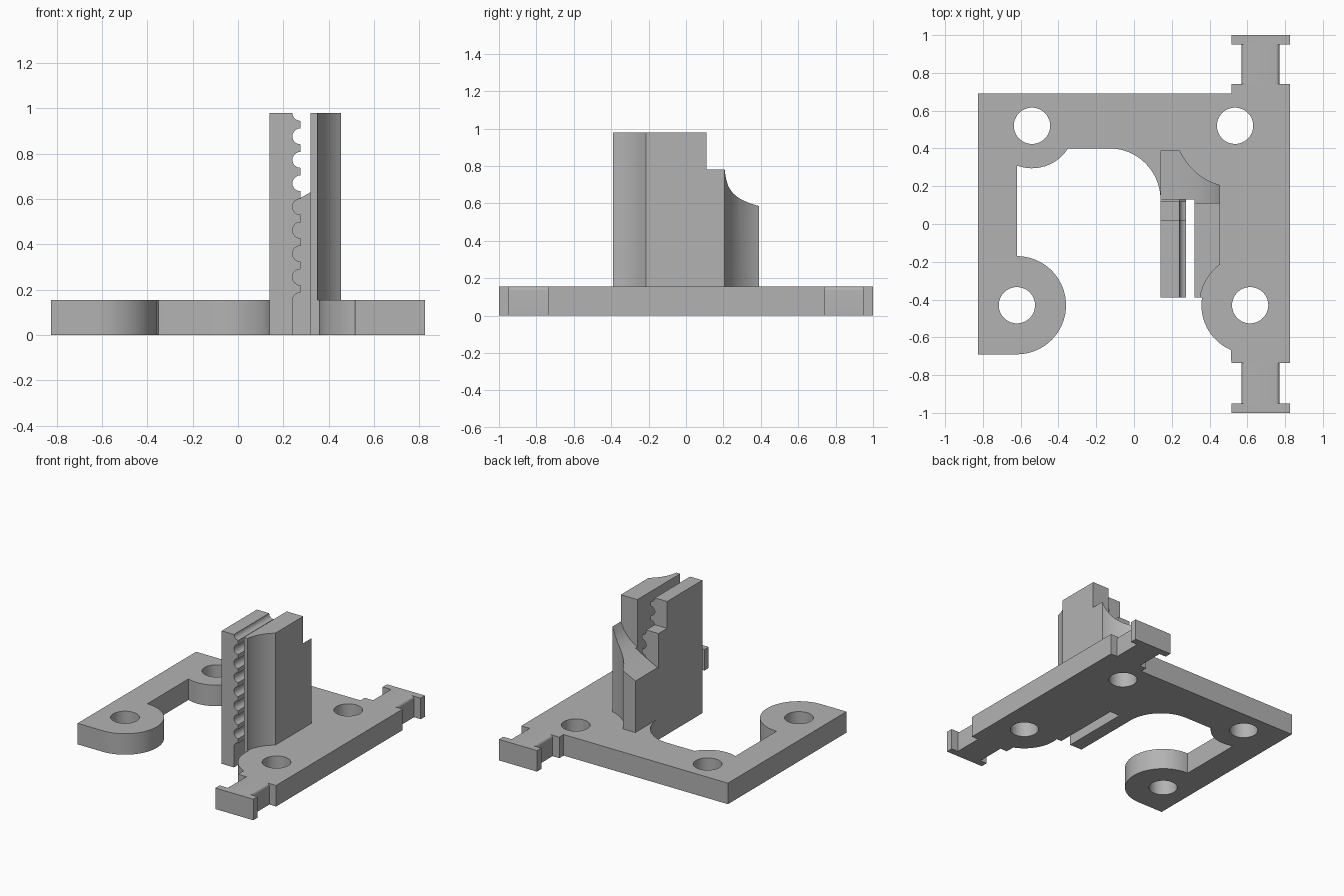
import bpy, bmesh
from math import radians, cos, sin

if "Cube" in bpy.data.objects:
    bpy.data.objects.remove(bpy.data.objects["Cube"])

grey = bpy.data.materials.new("plain grey")
grey.use_nodes = True
COLOUR = (0.45, 0.45, 0.45, 1)
grey.diffuse_color = COLOUR
grey.node_tree.nodes["Principled BSDF"].inputs["Base Color"].default_value = COLOUR

THICK = 0.155    # plate thickness
TOP = 0.98       # tower height
SLOT_END = 0.13  # back of the slot between the jaws
LEFT, RIGHT = 0.14, 0.455


def arc(cx, cy, r, start, end, n=20):
    angles = [radians(start + (end - start) * i / n) for i in range(n + 1)]
    return [(cx + r * cos(a), cy + r * sin(a)) for a in angles]


def prism(name, pts, lo, hi, along="z"):
    """Extrude a closed profile along z (xy points) or y (xz points)."""
    bm = bmesh.new()
    place = (lambda p: (p[0], p[1], lo)) if along == "z" else (lambda p: (p[0], lo, p[1]))
    face = bm.faces.new([bm.verts.new(place(p)) for p in pts])
    grown = bmesh.ops.extrude_face_region(bm, geom=[face])["geom"]
    move = (0, 0, hi - lo) if along == "z" else (0, hi - lo, 0)
    bmesh.ops.translate(bm, vec=move, verts=[g for g in grown if isinstance(g, bmesh.types.BMVert)])
    bmesh.ops.recalc_face_normals(bm, faces=bm.faces)
    mesh = bpy.data.meshes.new(name)
    bm.to_mesh(mesh)
    bm.free()
    mesh.materials.append(grey)
    ob = bpy.data.objects.new(name, mesh)
    bpy.context.collection.objects.link(ob)
    return ob


def rect(x0, x1, y0, y1):
    return [(x0, y0), (x1, y0), (x1, y1), (x0, y1)]


def drill(ob, x, y, r):
    """Cut a vertical round hole right through an object."""
    cutter = prism("cutter", arc(x, y, r, 0, 354, 59), -0.5, 1.5)
    mod = ob.modifiers.new("hole", "BOOLEAN")
    mod.operation, mod.solver, mod.object = "DIFFERENCE", "EXACT", cutter
    graph = bpy.context.evaluated_depsgraph_get()
    mesh = bpy.data.meshes.new_from_object(ob.evaluated_get(graph))
    ob.modifiers.clear()
    ob.data = mesh
    bpy.data.objects.remove(cutter)


parts = []

# Base plate with rounded screw pads and four holes
outline = [(-0.825, -0.69)]
outline += arc(-0.62, -0.43, 0.26, -90, 90, 36)
outline += arc(-0.54, 0.52, 0.225, 249, 327.8)
outline += arc(-0.13, 0.13, 0.27, 90, 0)
outline += [(0.32, SLOT_END), (0.32, -0.39)]
outline += arc(0.615, -0.43, 0.258, 171, 247)
outline += [(0.515, -0.735), (0.825, -0.735), (0.825, 0.74), (0.515, 0.74), (0.515, 0.69), (-0.825, 0.69)]
plate = prism("base_plate", outline, 0, THICK)
for x, y in [(-0.54, 0.52), (0.535, 0.52), (-0.62, -0.43), (0.615, -0.43)]:
    drill(plate, x, y, 0.096)
parts.append(plate)

# Necked tabs at both ends of the long edge
neck = [(0.57, 0), (0.77, 0)]
neck += arc(0.75, THICK - 0.02, 0.02, 0, 90, 6) + arc(0.59, THICK - 0.02, 0.02, 90, 180, 6)
for end, side in (("front", -1), ("back", 1)):
    parts.append(prism(end + "_tab_neck", neck, side * 0.73, side * 0.96, "y"))
    lo, hi = sorted((side * 0.95, side * 1.0))
    parts.append(prism(end + "_tab_bar", rect(0.515, 0.825, lo, hi), 0, THICK))


# Toothed jaw: round notches down its inner side, stepped down at the back
def toothed_jaw(name, top, y0, y1):
    root, tip, r = 0.24, 0.275, 0.035
    teeth = []
    for k in reversed(range(9)):
        z = TOP - 0.1035 * k
        teeth += arc(tip, z, r, 270 if k < 8 else 180, 90, 12 if k < 8 else 6)
    pts = [(LEFT, 0), (root, 0)] + [p for p in teeth if p[1] < top - 0.001]
    pts += [(root, top), (LEFT, top)]
    parts.append(prism(name, pts, y0, y1, "y"))


toothed_jaw("toothed_jaw", TOP, -0.39, 0.02)
toothed_jaw("toothed_jaw_shelf", 0.782, 0.02, 0.12)
toothed_jaw("toothed_jaw_root", 0.53, 0.12, 0.14)

# Plain jaw, hollowed around the front screw
jaw = [(0.32, -0.39)] + arc(0.615, -0.43, 0.268, 171.4, 126.7) + [(RIGHT, 0.11), (0.32, 0.11)]
parts.append(prism("plain_jaw", jaw, 0.1, TOP))

# Back block with a curved sloping top, hollowed around the back screw
slope = [(RIGHT, 0.782), (0.43, 0.73), (0.40, 0.69), (0.36, 0.657), (0.32, 0.63), (0.24, 0.585)]
block = prism("back_block", [(LEFT, 0.1), (RIGHT, 0.1)] + slope + [(LEFT, 0.535)], SLOT_END, 0.39, "y")
drill(block, 0.54, 0.52, 0.325)
parts.append(block)
parts.append(prism("plain_jaw_shelf", [(0.32, 0.1), (RIGHT, 0.1)] + slope[:5], 0.11, SLOT_END, "y"))

# Smooth the curved walls and keep the edges sharp
bpy.ops.object.select_all(action="DESELECT")
for ob in parts:
    ob.select_set(True)
bpy.context.view_layer.objects.active = plate
bpy.ops.object.shade_smooth_by_angle(angle=radians(25))
